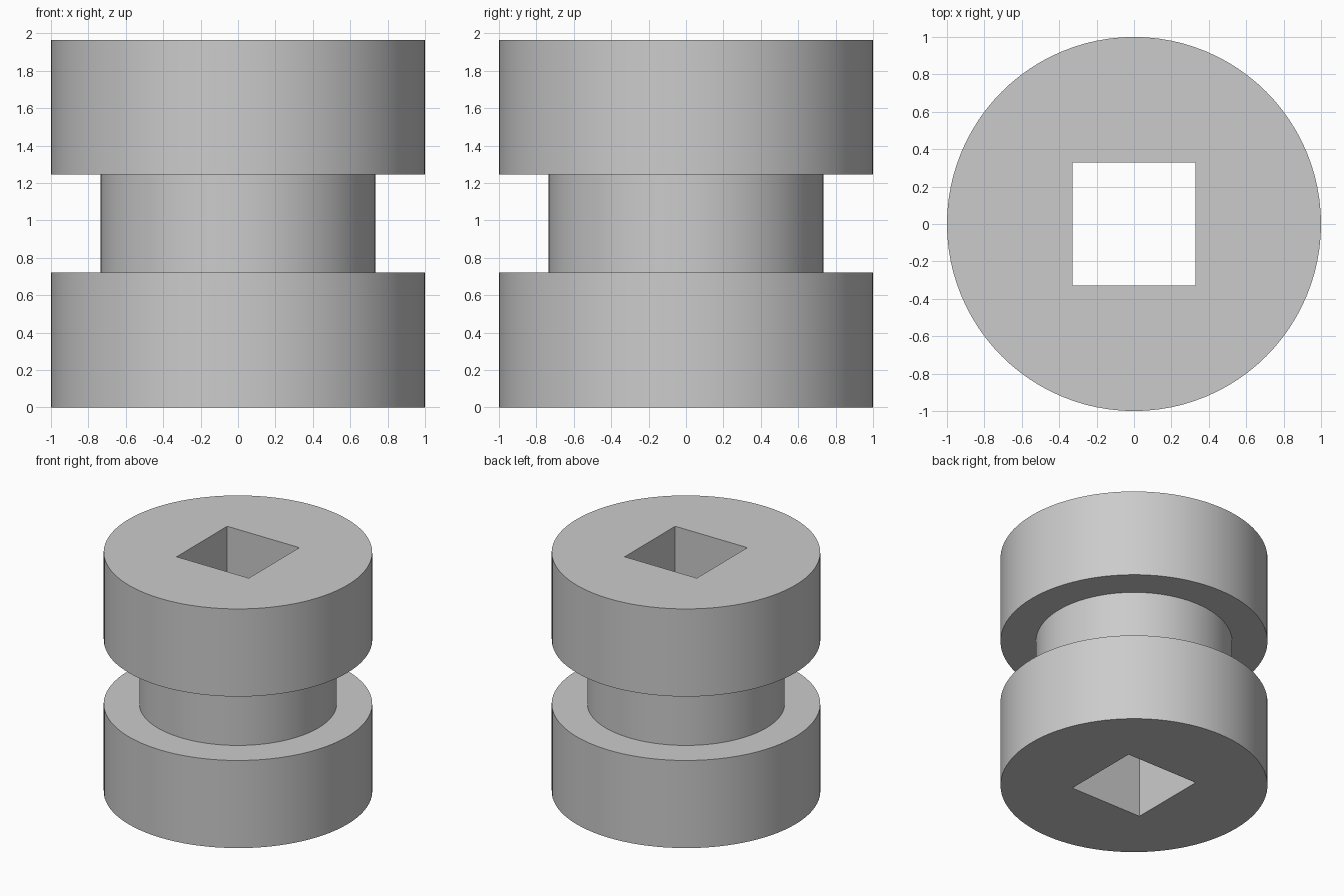
import bpy
import bmesh
from mathutils import Matrix

if "Cube" in bpy.data.objects:
    bpy.data.objects.remove(bpy.data.objects["Cube"], do_unlink=True)

SEGMENTS = 96
HEIGHT = 1.965
FLANGE_TOP = 0.72
OUTER, NECK = 1.0, 0.735
BORE = 0.656

# Plain grey material
grey = bpy.data.materials.new("plain grey")
grey.use_nodes = True
colour = (0.6, 0.6, 0.6, 1)
grey.diffuse_color = colour
grey.node_tree.nodes["Principled BSDF"].inputs["Base Color"].default_value = colour


def add_object(name, bm):
    bmesh.ops.recalc_face_normals(bm, faces=bm.faces)
    mesh = bpy.data.meshes.new(name)
    bm.to_mesh(mesh)
    bm.free()
    mesh.materials.append(grey)
    obj = bpy.data.objects.new(name, mesh)
    bpy.context.collection.objects.link(obj)
    return obj


# Grooved spool: stack the rings of the profile and bridge them
profile = [(OUTER, 0), (OUTER, FLANGE_TOP), (NECK, FLANGE_TOP)]
profile += [(r, HEIGHT - z) for r, z in reversed(profile)]
bm = bmesh.new()
rings = []
for radius, z in profile:
    ring = bmesh.ops.create_circle(bm, segments=SEGMENTS, radius=radius,
                                   matrix=Matrix.Translation((0, 0, z)))
    rings.append(ring["verts"])
for low, high in zip(rings, rings[1:]):
    for i in range(SEGMENTS):
        j = (i + 1) % SEGMENTS
        bm.faces.new((low[i], low[j], high[j], high[i]))
bm.faces.new(rings[0])
bm.faces.new(rings[-1])
spool = add_object("grooved_spool", bm)

# Square bore cut right through the axis
bm = bmesh.new()
bmesh.ops.create_cube(bm, size=1, matrix=Matrix.Translation((0, 0, HEIGHT / 2))
                      @ Matrix.Diagonal((BORE, BORE, HEIGHT + 1, 1)))
cutter = add_object("bore_cutter", bm)
cutter.hide_render = True

bpy.ops.object.select_all(action="DESELECT")
spool.select_set(True)
bpy.context.view_layer.objects.active = spool
cut = spool.modifiers.new("square bore", "BOOLEAN")
cut.operation = "DIFFERENCE"
cut.solver = "EXACT"
cut.object = cutter
bpy.ops.object.modifier_apply(modifier=cut.name)
bpy.data.objects.remove(cutter, do_unlink=True)

# Smooth round walls with crisp rims
bpy.ops.object.shade_smooth_by_angle(angle=0.5)
